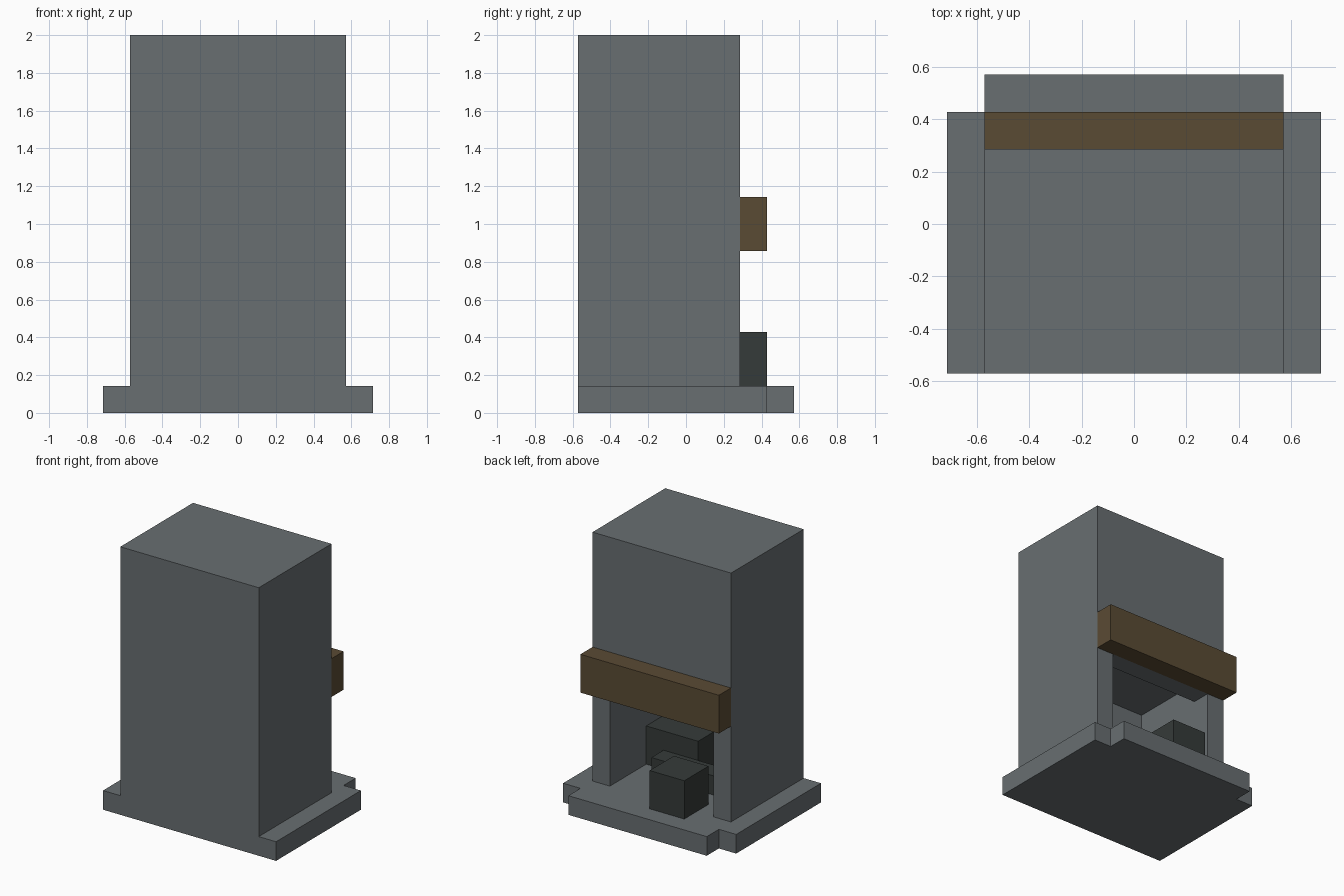
import bpy
import bmesh

U = 1 / 7  # grid unit: the model is fourteen units tall

cube = bpy.data.objects.get("Cube")
if cube:
    bpy.data.objects.remove(cube, do_unlink=True)


def material(name, rgb):
    mat = bpy.data.materials.new(name)
    mat.use_nodes = True
    mat.diffuse_color = (*rgb, 1)
    mat.node_tree.nodes["Principled BSDF"].inputs["Base Color"].default_value = (*rgb, 1)
    return mat


stone = material("grey_stone", (0.138, 0.156, 0.165))
wood = material("brown_wood", (0.102, 0.070, 0.034))
char = material("charred_log", (0.036, 0.043, 0.041))


def prism(name, outline, z0, z1, mat):
    """Extrude a flat outline between two heights, in grid units."""
    bm = bmesh.new()
    face = bm.faces.new([bm.verts.new((x * U, y * U, z0 * U)) for x, y in outline])
    top = bmesh.ops.extrude_face_region(bm, geom=[face])["geom"]
    verts = [v for v in top if isinstance(v, bmesh.types.BMVert)]
    bmesh.ops.translate(bm, verts=verts, vec=(0, 0, (z1 - z0) * U))
    bmesh.ops.recalc_face_normals(bm, faces=bm.faces)
    mesh = bpy.data.meshes.new(name)
    bm.to_mesh(mesh)
    bm.free()
    mesh.materials.append(mat)
    obj = bpy.data.objects.new(name, mesh)
    bpy.context.collection.objects.link(obj)
    return obj


def box(name, x, y, z, mat):
    outline = [(x[0], y[0]), (x[1], y[0]), (x[1], y[1]), (x[0], y[1])]
    return prism(name, outline, z[0], z[1], mat)


def carve(target, cutter):
    mod = target.modifiers.new("carve", "BOOLEAN")
    mod.operation = "DIFFERENCE"
    mod.solver = "EXACT"
    mod.object = cutter
    bpy.context.view_layer.objects.active = target
    bpy.ops.object.modifier_apply(modifier=mod.name)
    bpy.data.objects.remove(cutter, do_unlink=True)


# Base slab with a narrower hearth tongue at the back
half = [(5, -4), (5, 3), (4, 3), (4, 4)]
prism("hearth_base", half + [(-x, y) for x, y in reversed(half)], 0, 1, stone)

# Chimney tower, hollowed into a firebox with a lower lintel at its mouth
tower = box("chimney_tower", (-4, 4), (-4, 2), (1, 14), stone)
carve(tower, box("firebox_cutter", (-3, 3), (-3, 1), (0.5, 7), stone))
carve(tower, box("mouth_cutter", (-3, 3), (0.5, 2.5), (0.5, 6), stone))

# Mantel beam across the mouth
box("mantel_beam", (-4, 4), (2, 3), (6, 8), wood)

# Charred logs
box("front_log", (-2, 0), (1, 3), (1, 3), char)
box("middle_log", (-2, 2), (-1, 0), (1, 2), char)
box("rear_log", (0, 3), (-3, -1), (1, 3), char)
